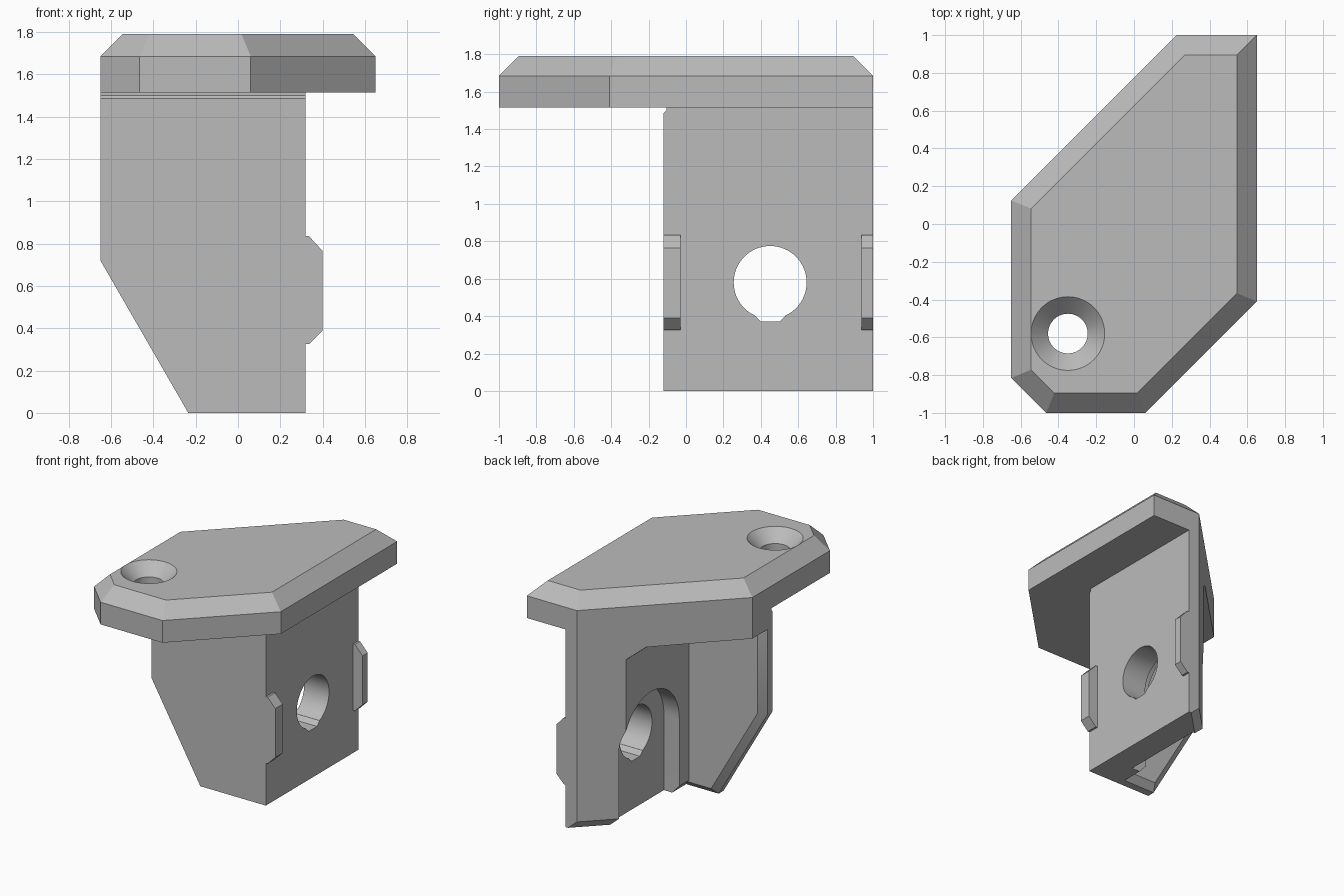
import bpy, bmesh, math
from mathutils import Vector

cube = bpy.data.objects.get("Cube")
if cube:
    bpy.data.objects.remove(cube, do_unlink=True)

grey = bpy.data.materials.new("plain grey")
grey.use_nodes = True
grey.diffuse_color = (0.5, 0.5, 0.5, 1)
grey.node_tree.nodes["Principled BSDF"].inputs["Base Color"].default_value = (0.5, 0.5, 0.5, 1)


# Lift a flat outline into space on a plane across one axis
def xy(pts, z):
    return [Vector((a, b, z)) for a, b in pts]


def xz(pts, y):
    return [Vector((a, y, b)) for a, b in pts]


def yz(pts, x):
    return [Vector((x, a, b)) for a, b in pts]


def circle(cx, cy, r, n=64):
    return [(cx + r * math.cos(math.tau * i / n), cy + r * math.sin(math.tau * i / n)) for i in range(n)]


def inset(pts, d):
    """Move every edge of a counter-clockwise convex outline inwards by d."""
    out = []
    for i, p in enumerate(pts):
        p, a, b = Vector(p), Vector(pts[i - 1]), Vector(pts[(i + 1) % len(pts)])
        e, f = (p - a).normalized(), (b - p).normalized()
        n, m = Vector((-e.y, e.x)), Vector((-f.y, f.x))
        out.append(tuple(p + (n + m) * d / (1 + n.dot(m))))
    return out


def loft(name, *loops):
    """Solid skinned through matching outlines."""
    bm = bmesh.new()
    rings = [[bm.verts.new(v) for v in loop] for loop in loops]
    n = len(rings[0])
    for r, s in zip(rings, rings[1:]):
        for i in range(n):
            j = (i + 1) % n
            bm.faces.new((r[i], r[j], s[j], s[i]))
    bm.faces.new(rings[0])
    bm.faces.new(rings[-1])
    bmesh.ops.recalc_face_normals(bm, faces=bm.faces)
    mesh = bpy.data.meshes.new(name)
    bm.to_mesh(mesh)
    bm.free()
    mesh.materials.append(grey)
    ob = bpy.data.objects.new(name, mesh)
    bpy.context.collection.objects.link(ob)
    return ob


def combine(target, other, operation):
    """Apply a boolean and drop the helper."""
    mod = target.modifiers.new(operation, 'BOOLEAN')
    mod.operation, mod.solver, mod.object = operation, 'EXACT', other
    other.hide_render = True
    bpy.ops.object.select_all(action='DESELECT')
    bpy.context.view_layer.objects.active = target
    target.select_set(True)
    bpy.ops.object.modifier_apply(modifier=mod.name)
    bpy.data.objects.remove(other, do_unlink=True)


# Top plate with bevelled rim and countersunk screw hole
outline = [(0.225, 1), (-0.65, 0.125), (-0.65, -0.815), (-0.465, -1), (0.06, -1), (0.65, -0.41), (0.65, 1)]
plate = loft("top_plate", xy(outline, 1.515), xy(outline, 1.685), xy(inset(outline, 0.105), 1.79))
sink = [(0.105, 1.4), (0.105, 1.7), (0.195, 1.79), (0.205, 1.8)]
combine(plate, loft("countersink", *[xy(circle(-0.35, -0.58, r), z) for r, z in sink]), 'DIFFERENCE')


# Bracket body: thick side wall that widens into a slab under the plate
def footprint(inner, shift=0.0):
    return [(0.32, 1), (0.225 + shift, 1), (inner, inner + 0.775 - shift), (inner, -0.12), (0.32, -0.12)]


body = loft("bracket_body",
            xy(footprint(0.04, 0.075), 0), xy(footprint(-0.02), 0.065),
            xy(footprint(-0.02), 1.28), xy(footprint(-0.12), 1.365),
            xy(footprint(-0.65), 1.37), xy(footprint(-0.65), 1.515))

# Front wall with slanted lower corner and bevelled inner rim
front = [(-0.235, 0), (0.25, 0), (0.25, 1.5), (-0.65, 1.5), (-0.65, 0.72)]
combine(body, loft("front_wall", xz(front, -0.12), xz(front, -0.06), xz(inset(front, 0.05), -0.01)), 'UNION')

# Arched recess inside the side wall, open at the bottom
cy, cz, r = 0.45, 0.58, 0.34
arch = [(cy + r * math.cos(math.pi * i / 32), cz + r * math.sin(math.pi * i / 32)) for i in range(33)]
arch += [(cy - r, -0.1), (cy + r, -0.1)]
combine(body, loft("arch_recess", yz(arch, -0.4), yz(arch, 0.11)), 'DIFFERENCE')

# Round hole through the side wall with a small flat notch below
hole = circle(cy, cz, 0.195)
notch = [(cy - 0.09, 0.44), (cy - 0.08, 0.4), (cy - 0.05, 0.37), (cy + 0.05, 0.37), (cy + 0.08, 0.4), (cy + 0.09, 0.44)]
for name, shape in (("round_hole", hole), ("hole_notch", notch)):
    combine(body, loft(name, yz(shape, -0.2), yz(shape, 0.5)), 'DIFFERENCE')

# Relief groove where the front wall meets the plate
groove = [(-0.14, 1.465), (-0.105, 1.5), (-0.105, 1.55), (-0.14, 1.55)]
combine(body, loft("relief_groove", yz(groove, -0.8), yz(groove, 0.5)), 'DIFFERENCE')

# Locating tabs on the outer face
tab = [(0.32, 0.325), (0.335, 0.325), (0.4, 0.39), (0.4, 0.765), (0.335, 0.835), (0.32, 0.835)]
for name, y0, y1 in (("front_tab", -0.12, -0.03), ("back_tab", 0.938, 1)):
    loft(name, xz(tab, y0), xz(tab, y1))

for ob in (plate, body):
    bpy.ops.object.select_all(action='DESELECT')
    bpy.context.view_layer.objects.active = ob
    ob.select_set(True)
    bpy.ops.object.shade_smooth_by_angle(angle=math.radians(25))
